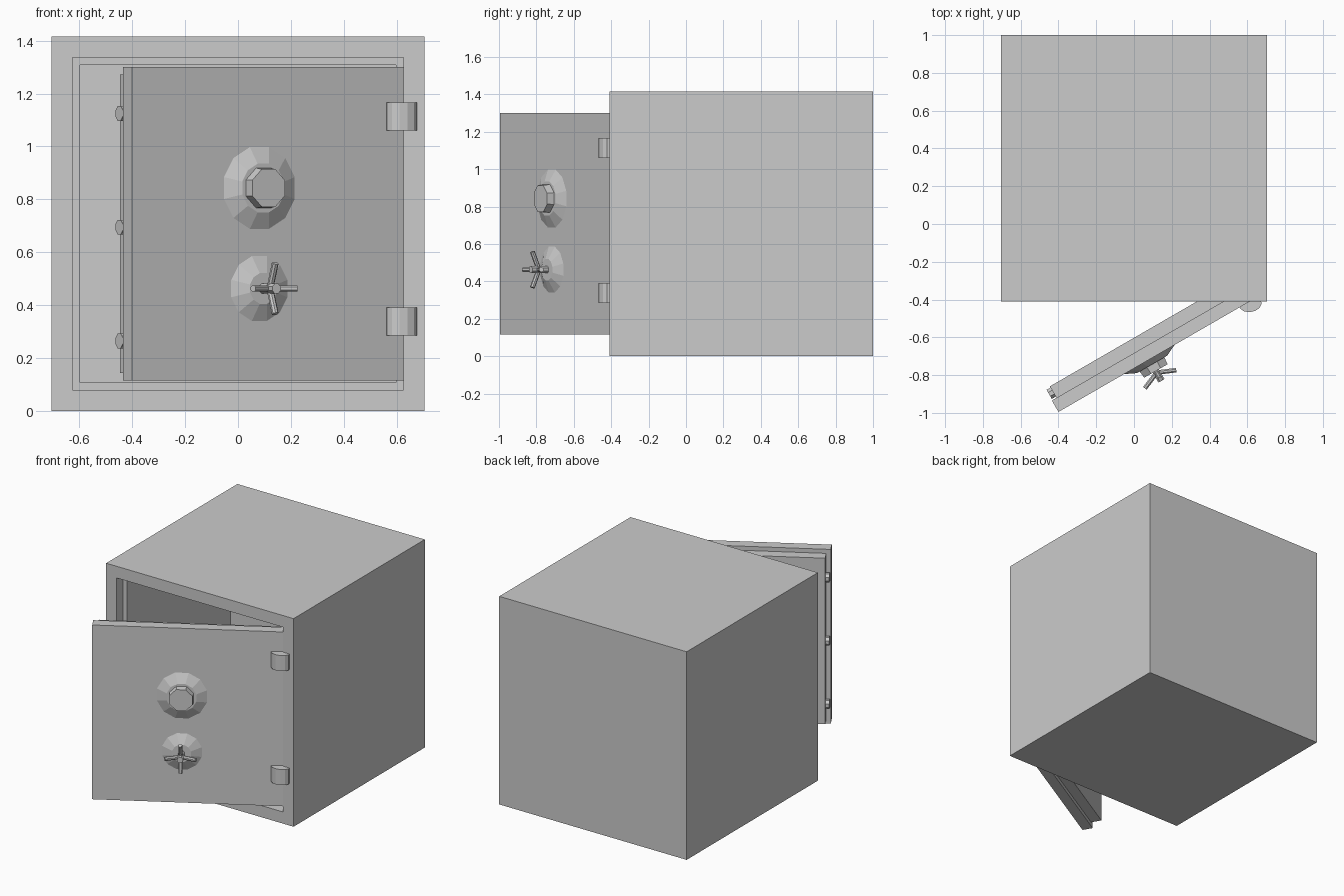
import bpy, bmesh, math
from mathutils import Matrix, Vector

if "Cube" in bpy.data.objects:
    bpy.data.objects.remove(bpy.data.objects["Cube"])

# door frame: local x runs along the door, local y points inward, swung open 30 degrees
DOOR = Matrix.Translation((-0.40, -0.995, 0)) @ Matrix.Rotation(math.radians(30), 4, 'Z')


def finish(name, bm, matrix=Matrix()):
    bmesh.ops.recalc_face_normals(bm, faces=bm.faces[:])
    mesh = bpy.data.meshes.new(name)
    bm.to_mesh(mesh)
    bm.free()
    ob = bpy.data.objects.new(name, mesh)
    ob.matrix_world = matrix
    bpy.context.collection.objects.link(ob)
    return ob


def box_bm(lo, hi):
    lo, hi = Vector(lo), Vector(hi)
    bm = bmesh.new()
    m = Matrix.Translation((lo + hi) / 2) @ Matrix.Diagonal((*(hi - lo), 1))
    bmesh.ops.create_cube(bm, size=1, matrix=m)
    return bm


def rod(name, p, q, r1, r2, sides, matrix=DOOR):
    """Cone or cylinder from p to q."""
    p, q = Vector(p), Vector(q)
    d = q - p
    m = Matrix.Translation((p + q) / 2) @ d.to_track_quat('Z', 'Y').to_matrix().to_4x4()
    bm = bmesh.new()
    bmesh.ops.create_cone(bm, cap_ends=True, segments=sides, radius1=r1, radius2=r2,
                          depth=d.length, matrix=m @ Matrix.Rotation(math.pi / sides, 4, 'Z'))
    return finish(name, bm, matrix)


# hollow body with a stepped door opening
bm = box_bm((-0.705, -0.41, 0), (0.705, 1, 1.415))
front = min(bm.faces, key=lambda f: f.calc_center_median().y)
for inset, depth in ((0.112, 0.07), (0.04, 1.115)):
    bmesh.ops.inset_region(bm, faces=[front], thickness=inset)
    ext = bmesh.ops.extrude_discrete_faces(bm, faces=[front])
    front = ext['faces'][0]
    bmesh.ops.translate(bm, verts=front.verts[:], vec=(0, depth, 0))
finish("safe_body", bm)

# door: outer slab and smaller inner slab
bm = box_bm((0, 0, 0.115), (1.185, 0.07, 1.30))
back = max(bm.faces, key=lambda f: f.calc_center_median().y)
bmesh.ops.inset_region(bm, faces=[back], thickness=0.04)
back = bmesh.ops.extrude_discrete_faces(bm, faces=[back])['faces'][0]
bmesh.ops.translate(bm, verts=back.verts[:], vec=(0, 0.07, 0))
finish("door", bm, DOOR)

# locking bolts on the free edge
for i, z in enumerate((0.265, 0.695, 1.125)):
    rod(f"bolt_{i}", (0.06, 0.105, z), (0.004, 0.105, z), 0.03, 0.03, 8)

# dial: sloped plate and eight-sided knob
U = 0.555
rod("dial_plate", (U, 0, 0.843), (U, -0.03, 0.843), 0.16, 0.095, 12)
rod("dial_knob", (U, -0.02, 0.843), (U, -0.07, 0.843), 0.083, 0.077, 8)

# handle: sloped plate, hub and four forward-tilted spokes
rod("handle_plate", (U, 0, 0.463), (U, -0.03, 0.463), 0.127, 0.06, 12)
rod("handle_hub", (U, -0.02, 0.463), (U, -0.13, 0.463), 0.02, 0.02, 8)
for i in range(4):
    a = i * math.pi / 2
    c, s = math.cos(a), math.sin(a)
    rod(f"handle_spoke_{i}", (U, -0.08, 0.463),
        (U + 0.096 * c, -0.12, 0.463 + 0.096 * s), 0.013, 0.013, 8)

# hinge barrels, flattened and slightly turned
for i, z in enumerate((0.285, 1.06)):
    m = (Matrix.Translation((0.617, -0.425, z)) @ Matrix.Rotation(math.radians(12), 4, 'Z')
         @ Matrix.Diagonal((0.06, 0.041, 1, 1)))
    rod(f"hinge_{i}", (0, 0, 0), (0, 0, 0.106), 1, 1, 12, m)
